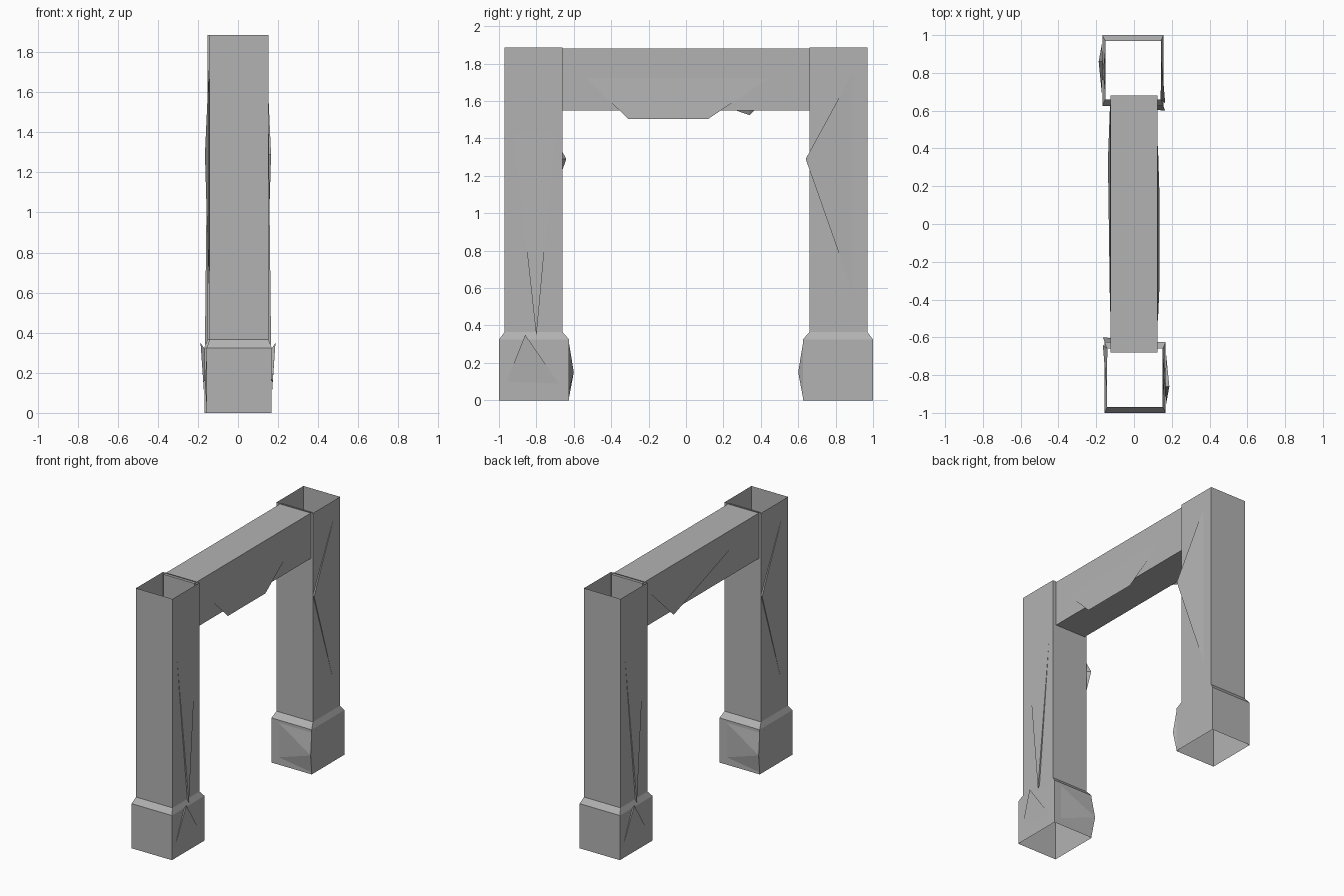
import bpy, bmesh, math
from mathutils import Matrix

if "Cube" in bpy.data.objects:
    bpy.data.objects.remove(bpy.data.objects["Cube"])

# Mid-grey stone
stone = bpy.data.materials.new("stone")
stone.diffuse_color = (0.45, 0.45, 0.45, 1.0)
stone.use_nodes = True
stone.node_tree.nodes["Principled BSDF"].inputs["Base Color"].default_value = stone.diffuse_color


def ring_loft(bm, rings):
    """Open rectangular tube; each ring is (x0, x1, y0, y1, z)."""
    loops = []
    for x0, x1, y0, y1, z in rings:
        loops.append([bm.verts.new(p) for p in
                      ((x0, y0, z), (x1, y0, z), (x1, y1, z), (x0, y1, z))])
    for a, b in zip(loops, loops[1:]):
        for i in range(4):
            j = (i + 1) % 4
            bm.faces.new((a[i], a[j], b[j], b[i]))
    return loops


def chip(bm, *points):
    """Splintered wedge: convex hull of a few points on or just off a face."""
    verts = [bm.verts.new(p) for p in points]
    bmesh.ops.convex_hull(bm, input=verts)


def finish(name, bm, turn=0.0):
    mesh = bpy.data.meshes.new(name)
    bm.transform(Matrix.Rotation(turn, 4, 'Z'))
    bm.to_mesh(mesh)
    bm.free()
    mesh.materials.append(stone)
    obj = bpy.data.objects.new(name, mesh)
    bpy.context.collection.objects.link(obj)


# Posts: hollow tubes with a flared foot; the second is turned half round
for name, turn in (("front_post", 0.0), ("back_post", math.pi)):
    bm = bmesh.new()
    ring_loft(bm, [
        (-0.156, 0.168, -1.0, -0.625, 0.0),
        (-0.156, 0.168, -1.0, -0.625, 0.325),
        (-0.142, 0.152, -0.97, -0.66, 0.365),
        (-0.142, 0.152, -0.97, -0.66, 1.885),
    ])
    # long splinter down one side
    chip(bm, (0.153, -0.92, 1.43), (0.153, -0.70, 1.43),
         (0.165, -0.80, 0.34), (0.151, -0.80, 0.36))
    # splinter overhanging the inner edge
    chip(bm, (-0.144, -0.89, 1.75), (-0.144, -0.89, 0.58),
         (-0.165, -0.64, 1.29), (-0.141, -0.66, 1.29))
    # splinters on the foot
    chip(bm, (0.169, -0.96, 0.10), (0.169, -0.68, 0.09),
         (0.187, -0.86, 0.35), (0.167, -0.86, 0.32))
    chip(bm, (0.12, -0.626, 0.31), (0.12, -0.626, 0.05), (-0.155, -0.626, 0.31),
         (-0.155, -0.626, 0.01), (-0.165, -0.60, 0.15))
    finish(name, bm, turn)

# Lintel: closed beam whose ends sit just inside the posts
bm = bmesh.new()
loops = ring_loft(bm, [(-0.124, 0.124, -0.68, 0.68, 1.55),
                       (-0.124, 0.124, -0.68, 0.68, 1.88)])
bm.faces.new(loops[0][::-1])
bm.faces.new(loops[1])
# splinters hanging below each long side
chip(bm, (0.126, -0.53, 1.72), (0.126, 0.44, 1.72), (0.136, -0.31, 1.505),
     (0.136, 0.12, 1.505), (0.123, -0.31, 1.55), (0.123, 0.12, 1.55))
chip(bm, (-0.126, -0.54, 1.82), (-0.126, 0.66, 1.84),
     (-0.138, 0.34, 1.525), (-0.123, 0.34, 1.55))
finish("lintel", bm)
